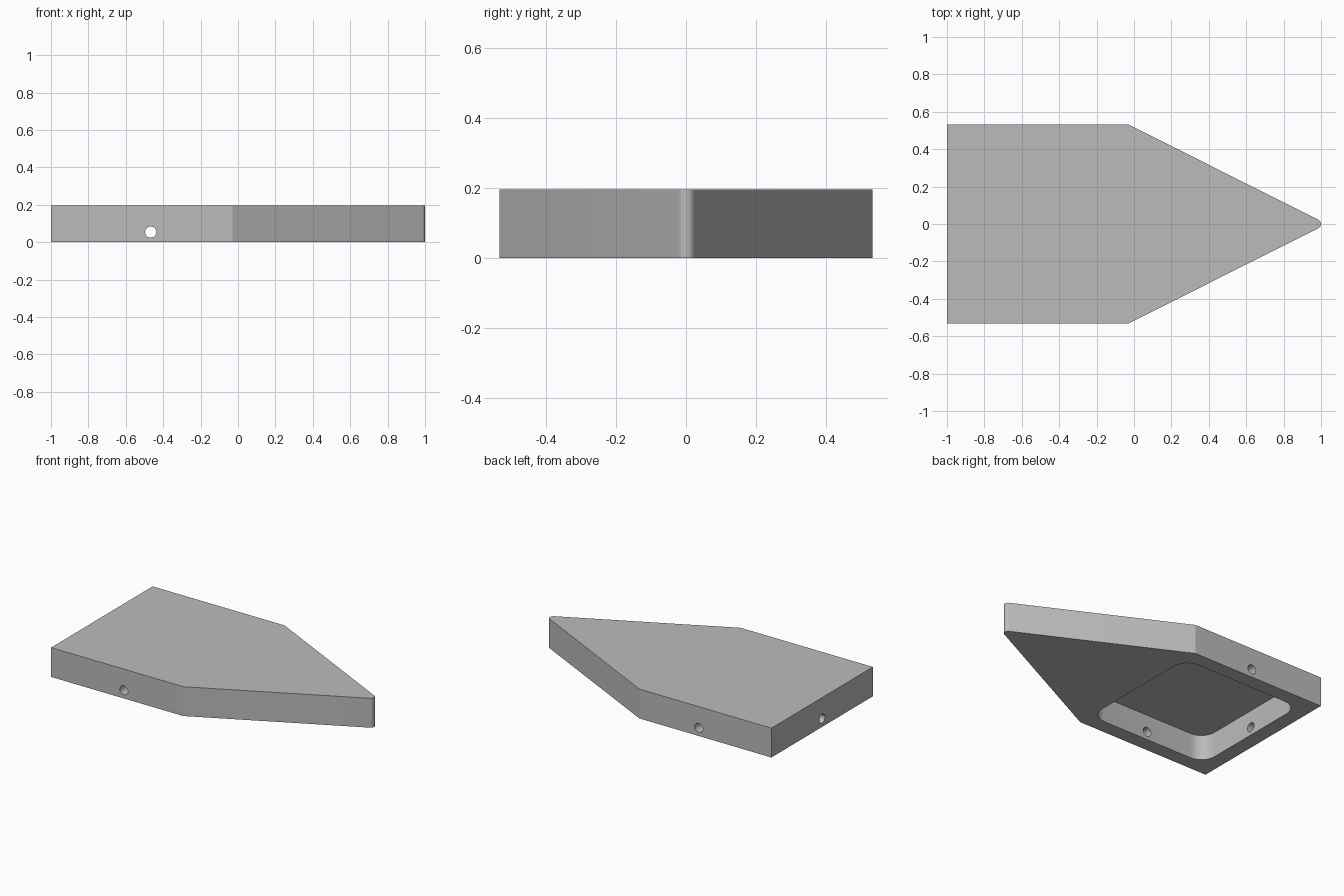
import bpy, bmesh
from math import sin, cos, radians
from mathutils import Matrix

if "Cube" in bpy.data.objects:
    bpy.data.objects.remove(bpy.data.objects["Cube"])

HEIGHT, HALF_W, SHOULDER = 0.195, 0.532, -0.03
NOSE_R = 0.026
WALL, ROOF_Z, CORNER_R = 0.097, 0.166, 0.1
HOLE_R, HOLE_Z = 0.03, 0.054

grey = bpy.data.materials.new("plain grey")
grey.use_nodes = True
colour = (0.5, 0.5, 0.5, 1)
grey.diffuse_color = colour
grey.node_tree.nodes["Principled BSDF"].inputs["Base Color"].default_value = colour


def arc(cx, cy, r, start, end, steps):
    angles = [radians(start + (end - start) * i / steps) for i in range(steps + 1)]
    return [(cx + r * cos(a), cy + r * sin(a)) for a in angles]


def to_object(name, bm):
    bmesh.ops.recalc_face_normals(bm, faces=bm.faces)
    mesh = bpy.data.meshes.new(name)
    bm.to_mesh(mesh)
    bm.free()
    mesh.materials.append(grey)
    obj = bpy.data.objects.new(name, mesh)
    bpy.context.collection.objects.link(obj)
    return obj


def prism(name, outline, z0, z1):
    bm = bmesh.new()
    base = bm.faces.new([bm.verts.new((x, y, z0)) for x, y in outline])
    top = bmesh.ops.extrude_face_region(bm, geom=[base])["geom"]
    verts = [v for v in top if isinstance(v, bmesh.types.BMVert)]
    bmesh.ops.translate(bm, verts=verts, vec=(0, 0, z1 - z0))
    return to_object(name, bm)


def drill(name, centre, axis, length):
    bm = bmesh.new()
    turn = Matrix.Rotation(radians(90), 4, axis)
    bmesh.ops.create_cone(bm, cap_ends=True, segments=24, radius1=HOLE_R, radius2=HOLE_R,
                          depth=length, matrix=Matrix.Translation(centre) @ turn)
    return to_object(name, bm)


# Pointed slab with a rounded nose
outline = [(-1, -HALF_W), (SHOULDER, -HALF_W)]
outline += arc(1 - NOSE_R, 0, NOSE_R, -63, 63, 8)
outline += [(SHOULDER, HALF_W), (-1, HALF_W)]
body = prism("pointed_body", outline, 0, HEIGHT)

# Rounded square pocket, open underneath
x0, x1 = -1 + WALL, SHOULDER
half = HALF_W - WALL
middle = (x0 + x1) / 2
pocket_outline = []
for i, (cx, cy) in enumerate([(x1 - CORNER_R, half - CORNER_R), (x0 + CORNER_R, half - CORNER_R),
                              (x0 + CORNER_R, CORNER_R - half), (x1 - CORNER_R, CORNER_R - half)]):
    pocket_outline += arc(cx, cy, CORNER_R, 90 * i, 90 * i + 90, 10)

# Cable holes through both side walls and the rear wall
cutters = [
    prism("pocket_cutter", pocket_outline, -0.1, ROOF_Z),
    drill("side_hole_cutter", (middle, 0, HOLE_Z), 'X', 3 * HALF_W),
    drill("rear_hole_cutter", (x0, 0, HOLE_Z), 'Y', 4 * WALL),
]
bpy.ops.object.select_all(action='DESELECT')
body.select_set(True)
bpy.context.view_layer.objects.active = body
for cutter in cutters:
    cutter.hide_render = True
    mod = body.modifiers.new(cutter.name, 'BOOLEAN')
    mod.operation = 'DIFFERENCE'
    mod.solver = 'EXACT'
    mod.object = cutter
    bpy.ops.object.modifier_apply(modifier=mod.name)
    bpy.data.objects.remove(cutter)

bpy.ops.object.shade_smooth_by_angle(angle=radians(25))
